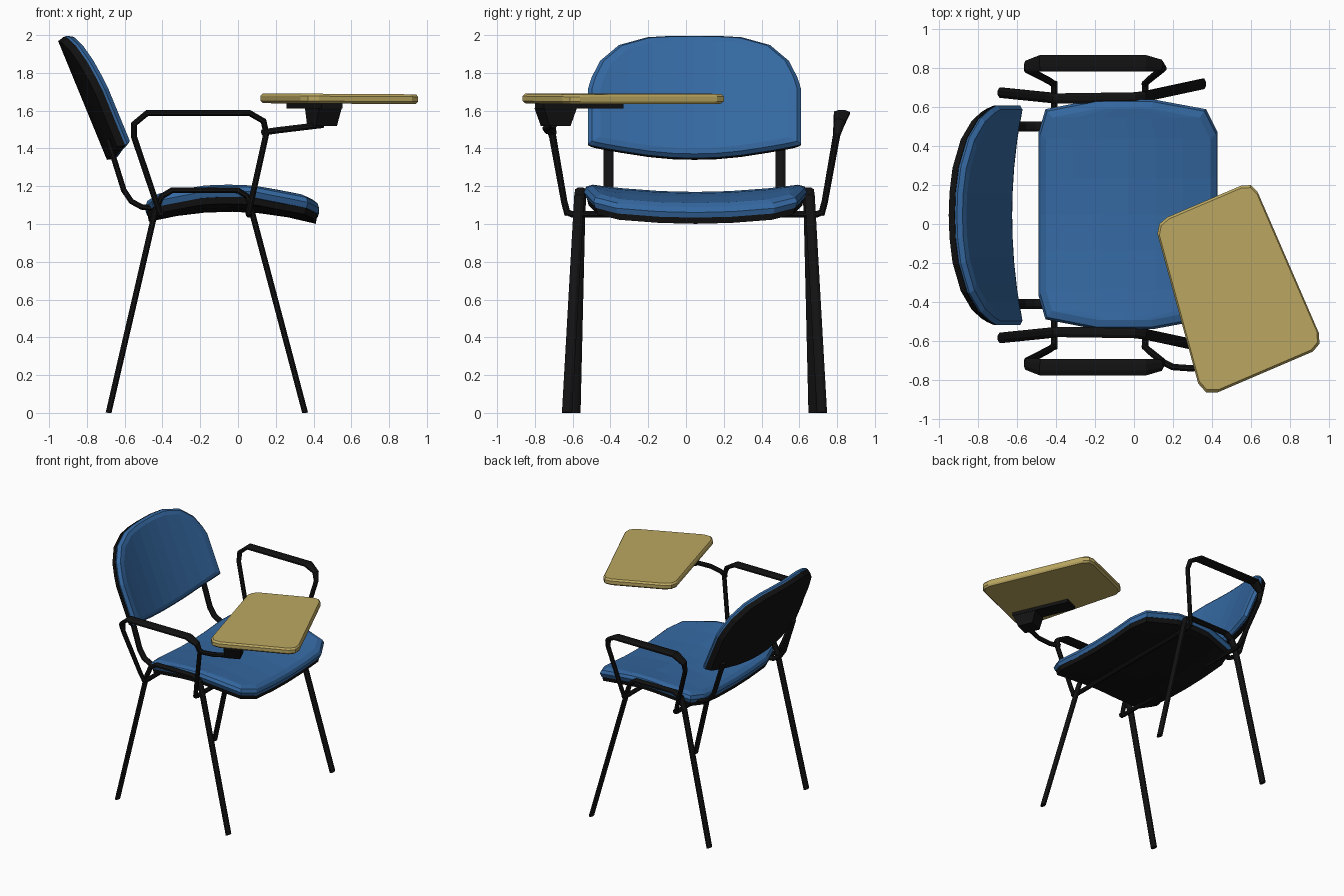
import bpy, bmesh, math
from mathutils import Vector

if "Cube" in bpy.data.objects:
    bpy.data.objects.remove(bpy.data.objects["Cube"])

CY = 0.045  # y of the chair's plane of symmetry


def material(name, rgb):
    m = bpy.data.materials.new(name)
    m.diffuse_color = (*rgb, 1)
    m.use_nodes = True
    m.node_tree.nodes["Principled BSDF"].inputs["Base Color"].default_value = m.diffuse_color
    return m


BLUE = material("blue_fabric", (0.035, 0.14, 0.36))
BLACK = material("black", (0.006, 0.006, 0.006))
TAN = material("tan_board", (0.50, 0.39, 0.12))


def finish(name, bm, mat):
    bmesh.ops.recalc_face_normals(bm, faces=bm.faces)
    me = bpy.data.meshes.new(name)
    bm.to_mesh(me)
    bm.free()
    me.materials.append(mat)
    ob = bpy.data.objects.new(name, me)
    bpy.context.collection.objects.link(ob)
    return ob


def tube(name, path, half_y, half_t, side=(0, 1, 0), sides=8):
    """Oval tube; half_y is one half-width or one per path point."""
    pts = [Vector(p) for p in path]
    widths = half_y if isinstance(half_y, list) else [half_y] * len(pts)
    bm = bmesh.new()
    rings = []
    for i, p in enumerate(pts):
        d_in = (p - pts[i - 1]).normalized() if i else Vector()
        d_out = (pts[i + 1] - p).normalized() if i < len(pts) - 1 else Vector()
        t = (d_in + d_out).normalized()
        n = t.cross(Vector(side)).normalized()
        s = n.cross(t)
        ring = []
        for k in range(sides):
            a = 2 * math.pi * (k + 0.5) / sides
            v = p + s * (widths[i] * math.cos(a)) + n * (half_t * math.sin(a))
            v.z = max(v.z, 0)
            ring.append(bm.verts.new(v))
        rings.append(ring)
    for a, b in zip(rings, rings[1:]):
        for k in range(sides):
            m = (k + 1) % sides
            bm.faces.new((a[k], a[m], b[m], b[k]))
    bm.faces.new(rings[0])
    bm.faces.new(rings[-1])
    return finish(name, bm, BLACK)


def panel(name, cols, rows, layers, place, mat):
    """Curved pad: cols are (u, low, high); layers are (scale, depth)."""
    nc = len(cols)
    rim = ([(i, 0) for i in range(nc)] + [(nc - 1, j) for j in range(1, rows)]
           + [(i, rows) for i in range(nc - 1, -1, -1)] + [(0, j) for j in range(rows - 1, 0, -1)])
    mid = (min(c[1] for c in cols) + max(c[2] for c in cols)) / 2
    bm = bmesh.new()
    loops = []
    for n, (s, w) in enumerate(layers):
        cap = n in (0, len(layers) - 1)
        keys = [(i, j) for i in range(nc) for j in range(rows + 1)] if cap else rim
        g = {}
        for i, j in keys:
            u, lo, hi = cols[i]
            v = lo + (hi - lo) * j / rows
            g[i, j] = bm.verts.new(place(u * s, mid + (v - mid) * s, w))
        if cap:
            for i in range(nc - 1):
                for j in range(rows):
                    bm.faces.new((g[i, j], g[i + 1, j], g[i + 1, j + 1], g[i, j + 1]))
        loops.append([g[k] for k in rim])
    for a, b in zip(loops, loops[1:]):
        for k in range(len(rim)):
            m = (k + 1) % len(rim)
            bm.faces.new((a[k], a[m], b[m], b[k]))
    return finish(name, bm, mat)


def symmetric(half):
    return [(-u, a, b) for u, a, b in reversed(half) if u] + half


def loft(name, rings, mat):
    """Skin between matching outlines, capped at both ends."""
    bm = bmesh.new()
    vs = [[bm.verts.new(p) for p in r] for r in rings]
    for a, b in zip(vs, vs[1:]):
        for k in range(len(a)):
            m = (k + 1) % len(a)
            bm.faces.new((a[k], a[m], b[m], b[k]))
    bm.faces.new(vs[0])
    bm.faces.new(vs[-1])
    return finish(name, bm, mat)


# Seat: saddle-shaped cushion and the shell below it
def seat_place(u, v, w):
    z = 1.215 - 0.3 * (v + 0.05) ** 2 + 0.045 * ((u / 0.59) ** 2 - 1)
    return (v, CY + 0.005 + u, z + w)


seat_cols = symmetric([(0, -0.49, 0.43), (0.2, -0.49, 0.43), (0.42, -0.49, 0.43),
                       (0.54, -0.455, 0.37), (0.59, -0.2, 0.1)])
panel("seat_cushion", seat_cols, 6, [(0.92, 0), (0.98, -0.015), (1, -0.04), (0.98, -0.07)], seat_place, BLUE)
panel("seat_shell", seat_cols, 6, [(0.975, -0.068), (0.96, -0.105)], seat_place, BLACK)


# Backrest: tilted, wrapping forward at the sides
def back_place(u, v, w):
    n = w + 0.08 * (u / 0.56) ** 2
    return (-0.69 - 0.38 * v + 0.925 * n, CY + u, 1.33 + 0.925 * v + 0.38 * n)


back_cols = symmetric([(0, 0, 0.7), (0.12, 0.002, 0.698), (0.25, 0.01, 0.685), (0.40, 0.025, 0.63),
                       (0.50, 0.035, 0.53), (0.545, 0.04, 0.43), (0.565, 0.045, 0.36)])
panel("backrest_shell", back_cols, 4, [(0.97, 0), (1, 0.037)], back_place, BLACK)
panel("backrest_cushion", back_cols, 4, [(0.985, 0.035), (1, 0.05), (0.96, 0.075), (0.88, 0.085)], back_place, BLUE)

# Tubular frame, repeated on both sides
leg_path = [(-0.685, 0.63, 0), (-0.44, 0.605, 1.06), (-0.405, 0.6, 1.145), (-0.35, 0.6, 1.178),
            (0, 0.605, 1.178), (0.05, 0.61, 1.145), (0.075, 0.615, 1.06), (0.355, 0.675, 0)]
arm_path = [(-0.41, 0.672, 1.05), (-0.435, 0.69, 1.12), (-0.55, 0.75, 1.46), (-0.55, 0.765, 1.53),
            (-0.48, 0.78, 1.588), (0.06, 0.78, 1.588), (0.135, 0.77, 1.545), (0.15, 0.755, 1.48),
            (0.07, 0.69, 1.12), (0.055, 0.672, 1.05)]
arm_width = [0.018, 0.018, 0.02, 0.032, 0.046, 0.046, 0.032, 0.02, 0.018, 0.018]
post_path = [(-0.69, 0.455, 1.45), (-0.655, 0.455, 1.34), (-0.605, 0.455, 1.18), (-0.565, 0.455, 1.12),
             (-0.51, 0.455, 1.09), (-0.44, 0.455, 1.083), (-0.25, 0.455, 1.1)]
for label, s in (("left", 1), ("right", -1)):
    def side(path):
        return [(x, CY + s * y, z) for x, y, z in path]
    tube(label + "_leg_frame", side(leg_path), 0.029, 0.017)
    tube(label + "_armrest", side(arm_path), arm_width, 0.017)
    tube(label + "_back_support", side(post_path), 0.028, 0.016)

# Cross bars under the seat joining the armrest feet
for label, x in (("rear", -0.41), ("front", 0.058)):
    tube(label + "_cross_bar", [(x, CY - 0.685, 1.066), (x, CY - 0.65, 1.052), (x, CY, 1.052),
                                (x, CY + 0.65, 1.052), (x, CY + 0.685, 1.066)], 0.018, 0.018, (1, 0, 0))

# Writing tablet with chamfered rim
outline = [(0.12, -0.05), (0.13, 0), (0.17, 0.035), (0.55, 0.197), (0.6, 0.2), (0.635, 0.165), (0.95, -0.56),
           (0.953, -0.615), (0.92, -0.655), (0.43, -0.865), (0.37, -0.865), (0.33, -0.82)]
cx, cy = 0.54, -0.33
loft("writing_tablet", [[(cx + (x - cx) * k, cy + (y - cy) * k, z - 0.006 * (x - cx)) for x, y in outline]
                        for k, z in ((0.97, 1.637), (1, 1.65), (1, 1.676), (0.975, 1.689))], TAN)


# Tablet bracket: long plate and tapered block, turned with the tablet
def turned_box(px, py, length, width, z):
    d, e = Vector((0.4, -0.917)), Vector((0.917, 0.4))
    return [(*(Vector((px, py)) + d * (a * length / 2) + e * (b * width / 2)), z)
            for a, b in ((-1, -1), (1, -1), (1, 1), (-1, 1))]


loft("bracket_plate", [turned_box(0.405, -0.565, 0.46, 0.12, z) for z in (1.612, 1.64)], BLACK)
loft("bracket_block", [turned_box(0.445, -0.69, 0.12, 0.12, 1.52),
                       turned_box(0.452, -0.69, 0.19, 0.13, 1.615)], BLACK)
tube("tablet_arm", [(0.13, -0.70, 1.485), (0.2, -0.735, 1.495), (0.3, -0.742, 1.507),
                    (0.45, -0.70, 1.525)], 0.018, 0.018)
